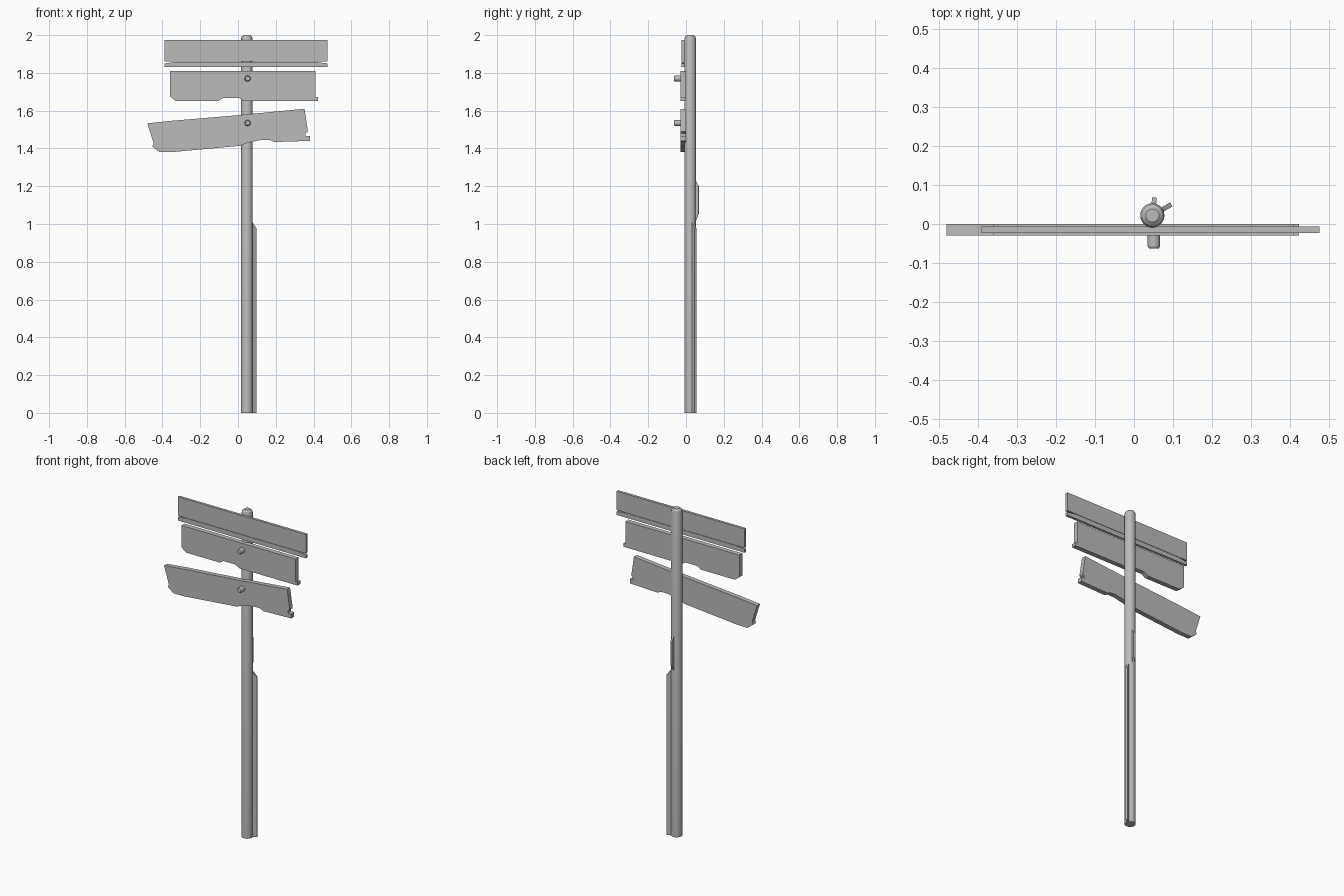
import bpy, bmesh, math
from mathutils import Matrix, Vector

if "Cube" in bpy.data.objects:
    bpy.data.objects.remove(bpy.data.objects["Cube"])

GREY = (0.5, 0.5, 0.5, 1)
grey = bpy.data.materials.new("weathered grey")
grey.use_nodes = True
grey.diffuse_color = GREY
grey.node_tree.nodes["Principled BSDF"].inputs["Base Color"].default_value = GREY


def finish(name, bm, matrix=Matrix(), smooth=False):
    bmesh.ops.recalc_face_normals(bm, faces=bm.faces)
    mesh = bpy.data.meshes.new(name)
    bm.to_mesh(mesh)
    bm.free()
    mesh.transform(matrix)
    mesh.materials.append(grey)
    obj = bpy.data.objects.new(name, mesh)
    bpy.context.collection.objects.link(obj)
    if smooth:
        bpy.ops.object.select_all(action='DESELECT')
        obj.select_set(True)
        bpy.context.view_layer.objects.active = obj
        bpy.ops.object.shade_smooth_by_angle(angle=math.radians(30))
    return obj


def slab(name, outline, y0, y1, matrix=Matrix()):
    """Extrude an x-z outline from y0 to y1."""
    bm = bmesh.new()
    face = bm.faces.new([bm.verts.new((x, y0, z)) for x, z in outline])
    new = bmesh.ops.extrude_face_region(bm, geom=[face])["geom"]
    moved = [v for v in new if isinstance(v, bmesh.types.BMVert)]
    bmesh.ops.translate(bm, verts=moved, vec=(0, y1 - y0, 0))
    return finish(name, bm, matrix)


def lathe(name, profile, sides, matrix):
    """Revolve (radius, height) rings about z and cap both ends."""
    bm = bmesh.new()
    rings = []
    for r, h in profile:
        angles = [math.tau * i / sides for i in range(sides)]
        rings.append([bm.verts.new((r * math.cos(a), r * math.sin(a), h)) for a in angles])
    for low, high in zip(rings, rings[1:]):
        for i in range(sides):
            j = (i + 1) % sides
            bm.faces.new((low[i], low[j], high[j], high[i]))
    bm.faces.new(rings[0])
    bm.faces.new(rings[-1])
    return finish(name, bm, matrix, smooth=True)


# Pole with a chamfered top
POLE = Vector((0.047, 0.022, 0))
lathe("pole", [(0.031, 0), (0.031, 1.98), (0.027, 1.992), (0.017, 2)], 24,
      Matrix.Translation(POLE))

# Raised wood splinters running along the pole
for name, angle, outline in (
        ("long_splinter", 30, [(0.015, 0), (0.056, 0), (0.056, 0.975), (0.031, 1.01), (0.015, 1.01)]),
        ("short_splinter", 83, [(0.015, 1.02), (0.031, 1.02), (0.046, 1.055),
                                (0.046, 1.2), (0.031, 1.225), (0.015, 1.225)])):
    turn = Matrix.Translation(POLE) @ Matrix.Rotation(math.radians(angle), 4, 'Z')
    slab(name, outline, -0.006, 0.006, turn)

# Top board, split along its lower edge
slab("top_board", [(-0.39, 1.86), (0.475, 1.86), (0.475, 1.975), (-0.39, 1.975)], -0.023, -0.007)
slab("top_board_split_strip", [(-0.39, 1.83), (0.475, 1.83), (0.475, 1.85), (0.41, 1.858),
                               (-0.33, 1.858), (-0.39, 1.85)], -0.023, -0.007)

# Middle board with chipped lower edge
slab("middle_board", [(-0.36, 1.81), (0.41, 1.81), (0.41, 1.672), (0.423, 1.672), (0.423, 1.652),
                      (0.03, 1.652), (0.003, 1.668), (-0.077, 1.668), (-0.103, 1.652),
                      (-0.33, 1.652), (-0.36, 1.675)], -0.029, 0)

# Tilted lower board with broken ends
slab("lower_board", [(-0.48, 1.533), (-0.345, 1.547), (0, 1.576), (0.352, 1.61), (0.37, 1.49),
                     (0.357, 1.48), (0.357, 1.467), (0.38, 1.467), (0.38, 1.44), (0.193, 1.434),
                     (0.167, 1.445), (0.125, 1.445), (0.05, 1.43), (0.013, 1.414),
                     (-0.335, 1.382), (-0.415, 1.38), (-0.453, 1.41), (-0.447, 1.428)], -0.029, 0)

# Pegs holding the two lower boards
for name, z in (("middle_peg", 1.77), ("lower_peg", 1.535)):
    place = Matrix.Translation((0.051, 0, z)) @ Matrix.Rotation(math.pi / 2, 4, 'X')
    lathe(name, [(0.016, 0.01), (0.016, 0.057), (0.012, 0.063)], 16, place)
